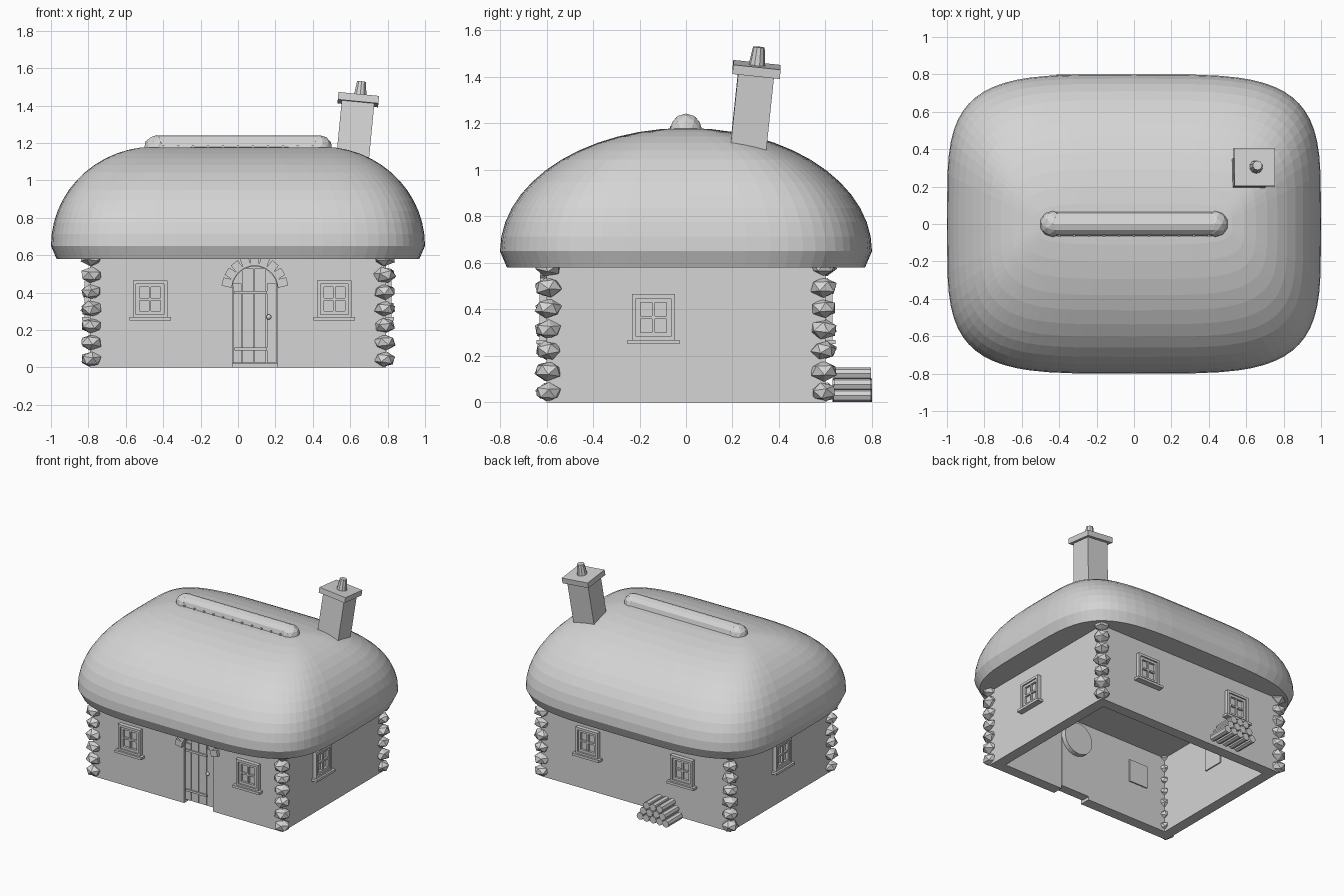
import bpy, bmesh, math, random
from math import sin, cos, pi, radians
from mathutils import Matrix, Euler

random.seed(4)
if "Cube" in bpy.data.objects:
    bpy.data.objects.remove(bpy.data.objects["Cube"])

grey = bpy.data.materials.new("plain_grey")
grey.use_nodes = True
grey.diffuse_color = (0.66, 0.66, 0.66, 1)
grey.node_tree.nodes["Principled BSDF"].inputs["Base Color"].default_value = (0.66, 0.66, 0.66, 1)

WX, WY, WALL, TOP = 0.79, 0.6, 0.08, 0.6   # wall half sizes, thickness, height
DOOR_X, DOOR_Z, DOOR_R = 0.09, 0.42, 0.12  # arch centre and radius


def finish(name, bm, matrix=None):
    bmesh.ops.recalc_face_normals(bm, faces=bm.faces)
    mesh = bpy.data.meshes.new(name)
    bm.to_mesh(mesh)
    bm.free()
    mesh.materials.append(grey)
    obj = bpy.data.objects.new(name, mesh)
    if matrix:
        obj.matrix_world = matrix
    bpy.context.collection.objects.link(obj)


def box(bm, center, size, rot=Matrix()):
    m = Matrix.Translation(center) @ rot @ Matrix.Diagonal((*size, 1))
    bmesh.ops.create_cube(bm, size=1, matrix=m)


def rod(bm, center, r1, r2, length, rot=Matrix(), sides=8):
    bmesh.ops.create_cone(bm, cap_ends=True, segments=sides, radius1=r1, radius2=r2,
                          depth=length, matrix=Matrix.Translation(center) @ rot)


def prism(bm, outline, y0, y1):
    face = bm.faces.new([bm.verts.new((x, y0, z)) for x, z in outline])
    ext = bmesh.ops.extrude_face_region(bm, geom=[face], use_keep_orig=True)
    verts = [v for v in ext["geom"] if isinstance(v, bmesh.types.BMVert)]
    bmesh.ops.translate(bm, verts=verts, vec=(0, y1 - y0, 0))


def arch(radius, bottom):
    pts = [(DOOR_X - radius, bottom)]
    pts += [(DOOR_X - radius * cos(pi * i / 14), DOOR_Z + radius * sin(pi * i / 14)) for i in range(15)]
    return pts + [(DOOR_X + radius, bottom)]


ALONG_Y = Matrix.Rotation(pi / 2, 4, 'X')
ALONG_X = Matrix.Rotation(pi / 2, 4, 'Y')

# Walls, open underneath, with an arched doorway in the front
bm = bmesh.new()
prism(bm, [(-WX, 0)] + arch(DOOR_R, 0) + [(WX, 0), (WX, TOP), (-WX, TOP)], -WY, -WY + WALL)
box(bm, (0, WY - WALL / 2, TOP / 2), (2 * WX, WALL, TOP))
for s in (-1, 1):
    box(bm, (s * (WX - WALL / 2), 0, TOP / 2), (WALL, 2 * (WY - WALL), TOP))
finish("walls", bm)

# Domed thatch roof: squarish rings closing to a short ridge
bm = bmesh.new()
SEG, RINGS, SQUARE = 64, 14, 0.48
levels = [(0.97, 0.77, 0.58)]
for i in range(RINGS):
    a = radians(89) * i / (RINGS - 1)
    levels.append((0.45 + 0.55 * cos(a), 0.8 * cos(a), 0.65 + 0.53 * sin(a)))
rings = []
for hx, hy, z in levels:
    ring = []
    for k in range(SEG):
        t = 2 * pi * k / SEG
        c, s = cos(t), sin(t)
        ring.append(bm.verts.new((hx * math.copysign(abs(c) ** SQUARE, c),
                                  hy * math.copysign(abs(s) ** SQUARE, s), z)))
    rings.append(ring)
for low, high in zip(rings, rings[1:]):
    for k in range(SEG):
        n = (k + 1) % SEG
        bm.faces.new((low[k], low[n], high[n], high[k]))
bm.faces.new(rings[0])
bm.faces.new(rings[-1])
finish("thatch_roof", bm)

# Ridge roll with rounded ends and a row of pegs
bm = bmesh.new()
rod(bm, (0, 0, 1.177), 0.063, 0.063, 0.86, ALONG_X, 12)
for s in (-1, 1):
    bmesh.ops.create_icosphere(bm, subdivisions=2, radius=0.07,
                               matrix=Matrix.Translation((s * 0.435, 0, 1.172)))
for i in range(11):
    box(bm, (-0.4 + 0.08 * i, -0.063, 1.182), (0.012, 0.012, 0.012))
finish("roof_ridge", bm)

# Leaning chimney with slab and pot
lean = Matrix.Translation((0.64, 0.3, 1.4)) @ Euler((radians(-6), radians(5.5), 0)).to_matrix().to_4x4()
bm = bmesh.new()
box(bm, (0, 0, -0.15), (0.175, 0.155, 0.34))
finish("chimney_shaft", bm, lean)
bm = bmesh.new()
box(bm, (0, 0, 0.032), (0.218, 0.205, 0.04))
finish("chimney_slab", bm, lean)
bm = bmesh.new()
rod(bm, (0.008, 0, 0.09), 0.036, 0.025, 0.08, sides=10)
finish("chimney_pot", bm, lean)

# Rough corner stones, outside and showing in the inner corners
for name, sx, sy in (("front_right", -1, -1), ("front_left", 1, -1),
                     ("back_right", -1, 1), ("back_left", 1, 1)):
    bm = bmesh.new()
    for x, y, radius in ((0.784, 0.592, 0.061), (0.715, 0.525, 0.045)):
        for i in range(7):
            m = Matrix.Translation((sx * x, sy * y, 0.044 + 0.09 * i))
            m = m @ Matrix.Diagonal((1, 1, 0.72, 1))
            turn = Euler((random.uniform(-.3, .3), random.uniform(-.3, .3), random.uniform(0, 6)))
            bmesh.ops.create_icosphere(bm, subdivisions=1, radius=radius * random.uniform(0.94, 1.04),
                                       matrix=m @ turn.to_matrix().to_4x4())
    for v in bm.verts:
        v.co.z = max(v.co.z, 0)
    finish(name + "_corner_stones", bm)


# Windows, made facing the front and then turned onto each wall
def window(name, x, y, angle):
    bm = bmesh.new()
    z, w, h, bar = 0.365, 0.185, 0.2, 0.018
    box(bm, (0, 0.043, z), (w - 0.03, 0.092, h - 0.03))
    for s in (-1, 1):
        box(bm, (s * (w - bar) / 2, -0.01, z), (bar, 0.04, h))
        box(bm, (0, -0.01, z + s * (h - bar) / 2), (w - 2 * bar, 0.04, bar))
        # inner casement
        box(bm, (s * (w / 2 - 0.027), -0.005, z), (0.018, 0.03, h - 2 * bar))
        box(bm, (0, -0.005, z + s * (h / 2 - 0.027)), (w - 0.072, 0.03, 0.018))
    box(bm, (0, -0.005, z), (0.012, 0.026, h - 0.072))
    box(bm, (0, -0.005, z), (w - 0.072, 0.026, 0.012))
    box(bm, (0, -0.016, 0.26), (0.222, 0.056, 0.018))
    finish(name, bm, Matrix.Translation((x, y, 0)) @ Matrix.Rotation(angle, 4, 'Z'))


window("front_right_window", -0.47, -WY, 0)
window("front_left_window", 0.515, -WY, 0)
window("left_window", WX, -0.14, pi / 2)
window("right_window", -WX, 0, -pi / 2)
window("back_left_window", 0.39, WY, pi)
window("back_right_window", -0.40, WY, pi)

# Arched door set back in the doorway, with its round head showing inside
bm = bmesh.new()
prism(bm, arch(DOOR_R, 0.022), -0.575, -0.515)
rod(bm, (DOOR_X, -0.525, DOOR_Z), DOOR_R, DOOR_R, 0.09, ALONG_Y, 28)
finish("door_back", bm)

# Door planks, the middle ones reaching higher under the arch
bm = bmesh.new()
for x, width, top in ((-0.005, 0.046, 0.45), (0.052, 0.062, 0.53),
                      (0.118, 0.062, 0.53), (0.18, 0.052, 0.45)):
    box(bm, (x, -0.58, (top + 0.024) / 2), (width, 0.014, top - 0.024))
finish("door_planks", bm)

# Strap hinges and knob
bm = bmesh.new()
for z in (0.1, 0.4):
    box(bm, (0.068, -0.59, z), (0.175, 0.012, 0.016))
finish("door_straps", bm)
bm = bmesh.new()
bmesh.ops.create_uvsphere(bm, u_segments=10, v_segments=6, radius=0.014,
                          matrix=Matrix.Translation((0.165, -0.598, 0.27)))
finish("door_knob", bm)

# Stones around the door arch
bm = bmesh.new()
for i in range(9):
    a = radians(13 + 154 * i / 8)
    box(bm, (DOOR_X + 0.15 * cos(a), -0.6, DOOR_Z + 0.15 * sin(a)),
        (0.055, 0.055, 0.045), Matrix.Rotation(-a, 4, 'Y'))
finish("door_arch_stones", bm)

# Stacked firewood against the back wall
bm = bmesh.new()
for row in range(3):
    count = 5 - row
    for i in range(count):
        x = -0.28 + (i - (count - 1) / 2) * 0.054
        length = random.uniform(0.155, 0.17)
        rod(bm, (x, 0.715, 0.029 + 0.047 * row), 0.027, 0.027, length, ALONG_Y, 8)
finish("firewood_stack", bm)
